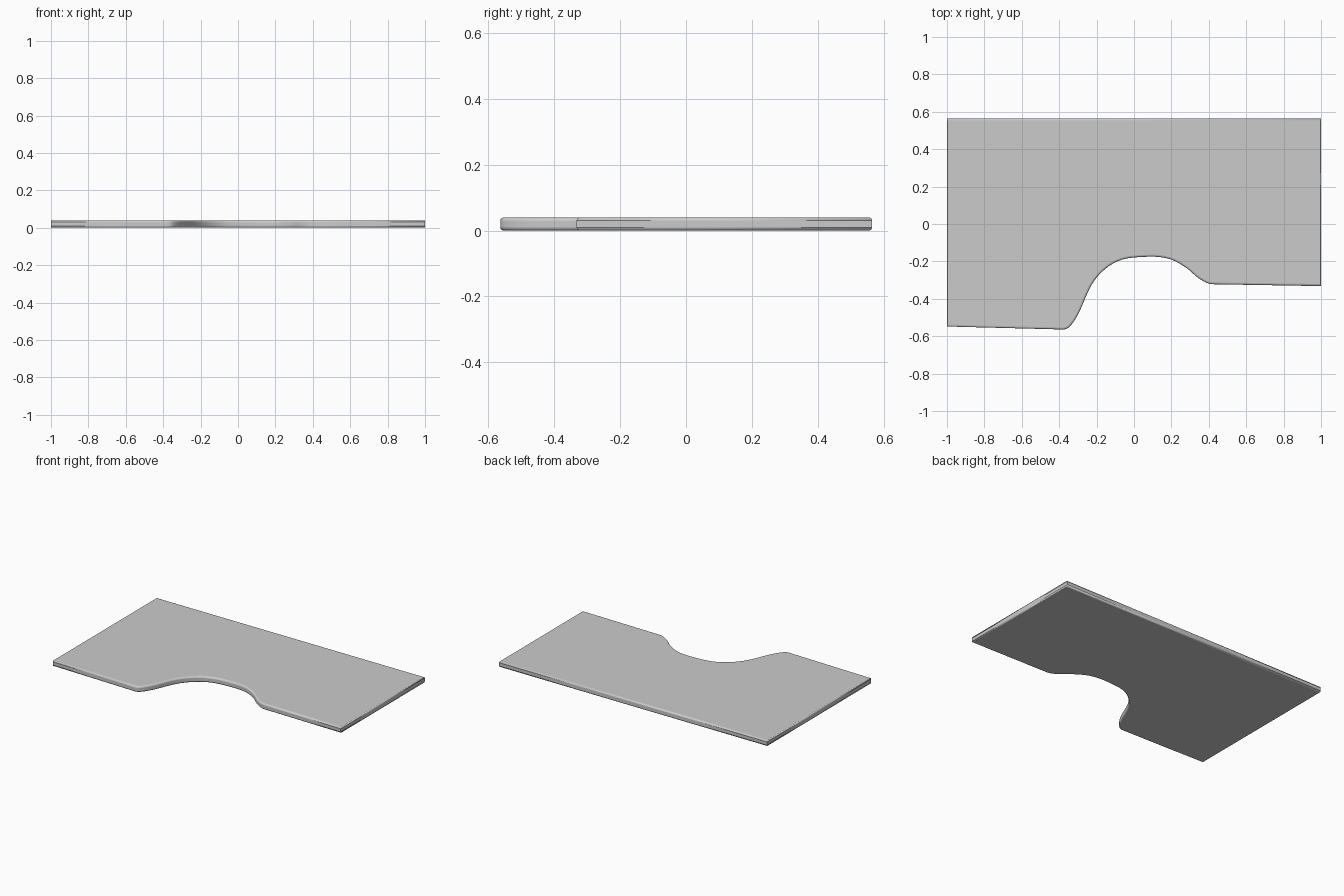
import bpy, bmesh
from mathutils import Vector
from mathutils.geometry import interpolate_bezier

if "Cube" in bpy.data.objects:
    bpy.data.objects.remove(bpy.data.objects["Cube"])

THICK = 0.04

# Knee cut-out anchors along the front edge, left to right
anchors = [Vector((x, y, 0)) for x, y in [
    (-1.0, -0.548), (-0.38, -0.564), (-0.345, -0.55), (-0.30, -0.485), (-0.21, -0.30),
    (-0.09, -0.20), (0.07, -0.175), (0.19, -0.187), (0.28, -0.235),
    (0.35, -0.293), (0.42, -0.322), (1.0, -0.332)]]


def tangent(i):
    # Ends of the curve run along the straight front edges
    if i == 1:
        return Vector((0.035, -0.001, 0))
    if i == len(anchors) - 2:
        return Vector((0.07, -0.002, 0))
    return (anchors[i + 1] - anchors[i - 1]) / 2


# Outline: straight front edges, smooth cut-out, square back
outline = [anchors[0]]
for i in range(1, len(anchors) - 2):
    a, b = anchors[i], anchors[i + 1]
    span = (b - a).length / 3
    pts = interpolate_bezier(a, a + tangent(i).normalized() * span,
                             b - tangent(i + 1).normalized() * span, b, 7)
    outline += pts[:-1]
outline += anchors[-2:]
outline += [Vector((1, 0.565, 0)), Vector((-1, 0.565, 0))]

# Slab
bm = bmesh.new()
base = bm.faces.new([bm.verts.new(p) for p in outline])
top = bmesh.ops.extrude_face_region(bm, geom=[base])
bmesh.ops.translate(bm, verts=[v for v in top["geom"] if isinstance(v, bmesh.types.BMVert)],
                    vec=(0, 0, THICK))
bmesh.ops.recalc_face_normals(bm, faces=bm.faces)

# Rounded front and back rims, slightly eased square ends
weight = bm.edges.layers.float.new("bevel_weight_edge")
for e in bm.edges:
    a, b = (v.co for v in e.verts)
    if abs(a.z - b.z) < 1e-5:
        e[weight] = 0.3 if abs(a.x - b.x) < 1e-5 else 1.0

mesh = bpy.data.meshes.new("desk_top")
bm.to_mesh(mesh)
bm.free()
desk = bpy.data.objects.new("desk_top", mesh)
bpy.context.collection.objects.link(desk)

bevel = desk.modifiers.new("rounded_rim", "BEVEL")
bevel.limit_method = "WEIGHT"
bevel.width = 0.011
bevel.segments = 4

bpy.context.view_layer.objects.active = desk
desk.select_set(True)
bpy.ops.object.shade_smooth_by_angle(angle=0.6)
